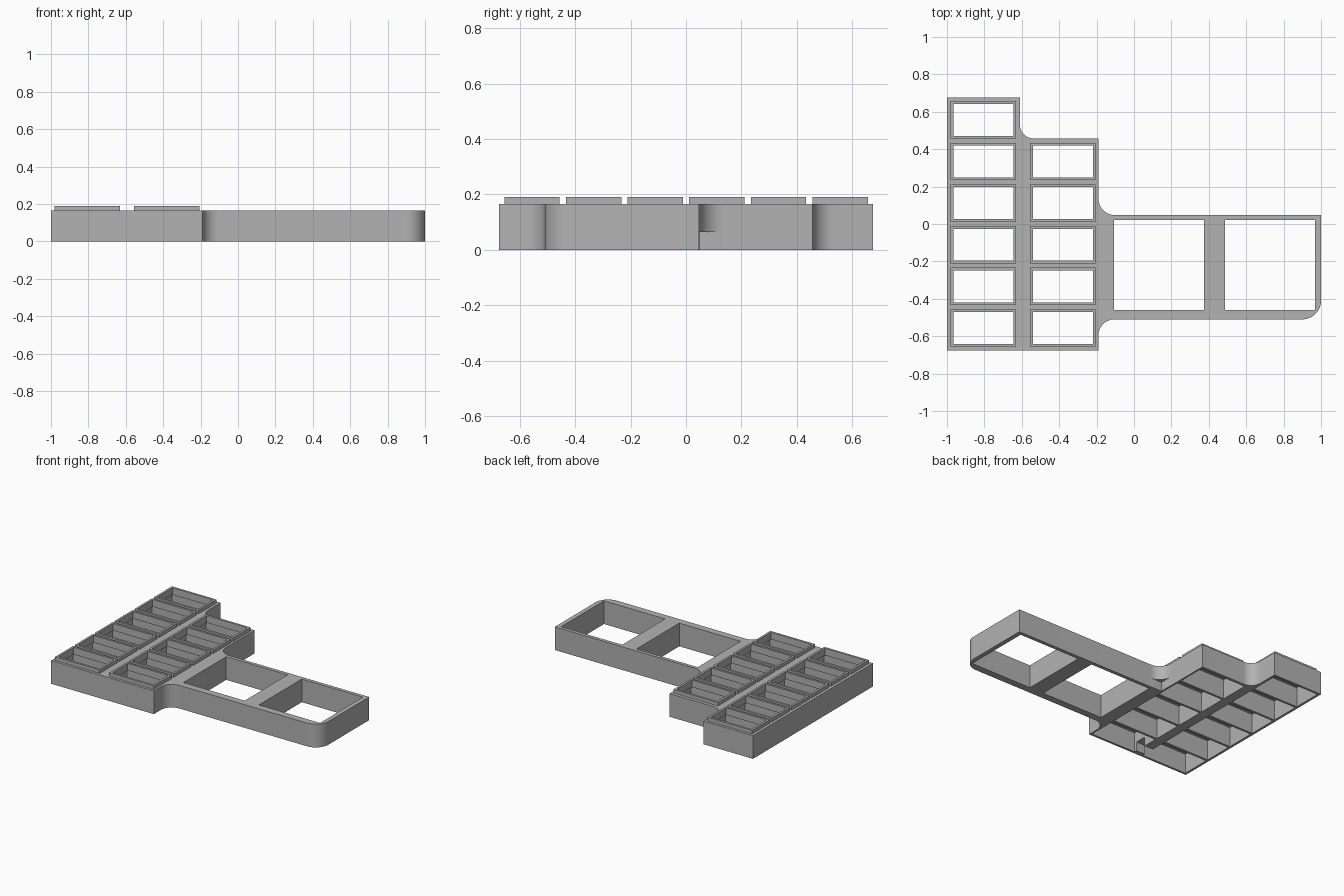
import bpy, bmesh, math
from mathutils import Matrix, Vector

if "Cube" in bpy.data.objects:
    bpy.data.objects.remove(bpy.data.objects["Cube"], do_unlink=True)

grey = bpy.data.materials.new("plain_grey")
grey.use_nodes = True
grey.diffuse_color = (0.45, 0.45, 0.45, 1)
grey.node_tree.nodes["Principled BSDF"].inputs["Base Color"].default_value = (0.45, 0.45, 0.45, 1)

TOP, RIM_TOP, STEP = 0.165, 0.19, 0.14


def finish(name, bm):
    bmesh.ops.recalc_face_normals(bm, faces=bm.faces)
    mesh = bpy.data.meshes.new(name)
    bm.to_mesh(mesh)
    bm.free()
    mesh.materials.append(grey)
    ob = bpy.data.objects.new(name, mesh)
    bpy.context.scene.collection.objects.link(ob)
    return ob


def boxes(name, extents):
    """One object from (x0, x1, y0, y1, z0, z1) boxes."""
    bm = bmesh.new()
    for x0, x1, y0, y1, z0, z1 in extents:
        mat = Matrix.Translation(((x0 + x1) / 2, (y0 + y1) / 2, (z0 + z1) / 2))
        mat = mat @ Matrix.Diagonal((x1 - x0, y1 - y0, z1 - z0, 1))
        bmesh.ops.create_cube(bm, size=1, matrix=mat)
    return finish(name, bm)


def cut(ob, cutter):
    mod = ob.modifiers.new("cut", "BOOLEAN")
    mod.operation, mod.solver, mod.object = "DIFFERENCE", "EXACT", cutter
    bpy.context.view_layer.objects.active = ob
    bpy.ops.object.modifier_apply(modifier=mod.name)


def rounded_outline(corners, steps=12):
    """Polygon whose corners (x, y, radius) are replaced by arcs."""
    pts = []
    for i, (x, y, r) in enumerate(corners):
        p = Vector((x, y))
        if r == 0:
            pts.append(p)
            continue
        a = (Vector(corners[i - 1][:2]) - p).normalized()
        b = (Vector(corners[(i + 1) % len(corners)][:2]) - p).normalized()
        centre = p + (a + b) * r
        for k in range(steps + 1):
            t = k / steps * math.pi / 2
            pts.append(centre - b * r * math.cos(t) - a * r * math.sin(t))
    return pts


# Body: stepped tray block with handle frame
outline = rounded_outline([
    (-1, -0.675, 0), (-0.19, -0.675, 0), (-0.19, -0.51, 0.085), (1, -0.51, 0.1),
    (1, 0.047, 0), (-0.19, 0.047, 0.09), (-0.19, 0.457, 0), (-0.61, 0.457, 0.075),
    (-0.61, 0.675, 0), (-1, 0.675, 0)])
bm = bmesh.new()
face = bm.faces.new([bm.verts.new((p.x, p.y, 0)) for p in outline])
extruded = bmesh.ops.extrude_face_region(bm, geom=[face])["geom"]
bmesh.ops.translate(bm, vec=(0, 0, TOP), verts=[g for g in extruded if isinstance(g, bmesh.types.BMVert)])
body = finish("tray_body", bm)

# Cells: six in the right column, five in the left one
cells = []
for x0, count in ((-0.98, 6), (-0.555, 5)):
    for i in range(count):
        y0 = -0.656 + i * 0.2225
        cells.append((x0, x0 + 0.35, y0, y0 + 0.2))


def cell_boxes(name, inset, z0, z1):
    return boxes(name, [(a + inset, b - inset, c + inset, d - inset, z0, z1) for a, b, c, d in cells])


rims = cell_boxes("cell_rims", 0, TOP, RIM_TOP)
holes = cell_boxes("hole_cutter", 0.015, 0.1, 0.3)
pockets = cell_boxes("pocket_cutter", -0.003, -0.1, STEP)
frame = boxes("frame_cutter", [(-0.108, 0.375, -0.46, 0.022, -0.1, 0.3),
                               (0.487, 0.968, -0.46, 0.022, -0.1, 0.3)])
# Low notches: under the handle fillet and between the front cells
notches = boxes("notch_cutter", [(-0.189, -0.09, 0.048, 0.15, -0.1, 0.065),
                                 (-0.65, -0.53, -0.64, -0.56, -0.1, 0.065)])
cut(rims, holes)
for cutter in (pockets, holes, frame, notches):
    cut(body, cutter)
for cutter in (pockets, holes, frame, notches):
    bpy.data.objects.remove(cutter, do_unlink=True)

# Smooth the rounded corners, keep edges sharp
bpy.ops.object.select_all(action="DESELECT")
body.select_set(True)
bpy.context.view_layer.objects.active = body
bpy.ops.object.shade_smooth_by_angle(angle=math.radians(30))
